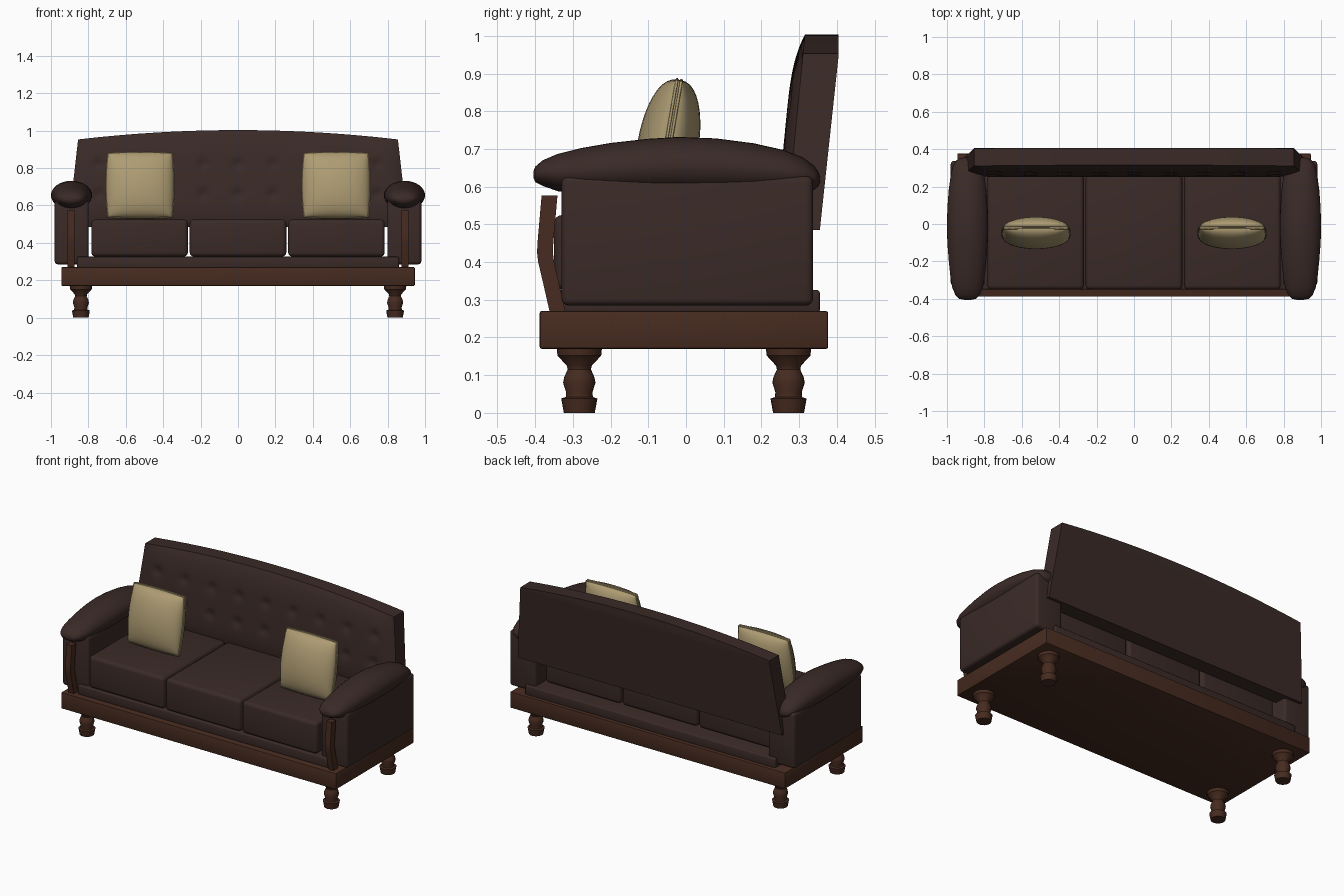
import bpy, bmesh, math
from mathutils import Matrix

if "Cube" in bpy.data.objects:
    bpy.data.objects.remove(bpy.data.objects["Cube"])


def material(name, rgb):
    m = bpy.data.materials.new(name)
    m.diffuse_color = (*rgb, 1)
    m.use_nodes = True
    m.node_tree.nodes["Principled BSDF"].inputs["Base Color"].default_value = m.diffuse_color
    return m


LEATHER = material("dark_leather", (0.042, 0.023, 0.020))
WOOD = material("dark_wood", (0.062, 0.024, 0.014))
FABRIC = material("tan_fabric", (0.42, 0.33, 0.17))


def finish(name, bm, mat, angle=35):
    bmesh.ops.recalc_face_normals(bm, faces=bm.faces)
    me = bpy.data.meshes.new(name)
    bm.to_mesh(me)
    bm.free()
    me.materials.append(mat)
    ob = bpy.data.objects.new(name, me)
    bpy.context.collection.objects.link(ob)
    bpy.ops.object.select_all(action='DESELECT')
    ob.select_set(True)
    bpy.context.view_layer.objects.active = ob
    bpy.ops.object.shade_smooth_by_angle(angle=math.radians(angle))
    return ob


def box(name, lo, hi, mat, bevel, seg=3):
    bm = bmesh.new()
    size = [b - a for a, b in zip(lo, hi)]
    mid = [(a + b) / 2 for a, b in zip(lo, hi)]
    bmesh.ops.create_cube(bm, size=1, matrix=Matrix.Translation(mid) @ Matrix.Diagonal((*size, 1)))
    bmesh.ops.bevel(bm, geom=bm.edges[:], offset=bevel, segments=seg, profile=0.5, affect='EDGES')
    return finish(name, bm, mat)


def loft(name, rings, mat, angle=35):
    """Skin a list of closed rings and cap both ends."""
    bm = bmesh.new()
    vs = [[bm.verts.new(p) for p in r] for r in rings]
    n = len(vs[0])
    for a, b in zip(vs, vs[1:]):
        for i in range(n):
            bm.faces.new((a[i], a[(i + 1) % n], b[(i + 1) % n], b[i]))
    bm.faces.new(vs[0])
    bm.faces.new(vs[-1])
    return finish(name, bm, mat, angle)


def slab(name, nu, nv, front, back, mat, angle=35):
    """Closed solid between two parametric sheets, u in -1..1 and v in -1..1."""
    bm = bmesh.new()
    sheets = [[[bm.verts.new(f(2 * i / nu - 1, 2 * j / nv - 1)) for j in range(nv + 1)]
               for i in range(nu + 1)] for f in (front, back)]
    for s in sheets:
        for i in range(nu):
            for j in range(nv):
                bm.faces.new((s[i][j], s[i + 1][j], s[i + 1][j + 1], s[i][j + 1]))
    rim = [(i, 0) for i in range(nu)] + [(nu, j) for j in range(nv)]
    rim += [(i, nv) for i in range(nu, 0, -1)] + [(0, j) for j in range(nv, 0, -1)]
    f, b = sheets
    for (i, j), (k, l) in zip(rim, rim[1:] + rim[:1]):
        bm.faces.new((f[i][j], f[k][l], b[k][l], b[i][j]))
    return finish(name, bm, mat, angle)


# Wooden base frame and leather seat deck
box("base_frame", (-0.945, -0.388, 0.17), (0.945, 0.377, 0.27), WOOD, 0.005, 2)
box("seat_deck", (-0.86, -0.35, 0.265), (0.86, 0.355, 0.326), LEATHER, 0.008)

# Turned legs
LEG = [(0, .041), (.038, .048), (.042, .036), (.055, .035), (.08, .043), (.095, .04),
       (.115, .031), (.125, .033), (.152, .058), (.172, .06)]
for x, sx in ((-0.84, "left"), (0.84, "right")):
    for y, sy in ((-0.283, "front"), (0.272, "back")):
        loft(f"{sy}_{sx}_leg", [[(x + r * math.cos(t * math.tau / 24), y + r * math.sin(t * math.tau / 24), z)
                                 for t in range(24)] for z, r in LEG], WOOD)

# Three seat cushions
for i, name in enumerate(("left", "middle", "right")):
    x = (i - 1) * 0.526
    box(f"{name}_seat_cushion", (x - 0.258, -0.35, 0.327), (x + 0.258, 0.265, 0.525), LEATHER, 0.022, 4)

# Arms: padded box, tapered roll on top, bent wooden post in front
ROLL = [(-.405, .625, .64, .02), (-.400, .612, .653, .045), (-.38, .602, .67, .065), (-.34, .588, .687, .082),
        (-.28, .58, .702, .092), (-.2, .577, .716, .1), (-.1, .577, .727, .108), (-.02, .577, .732, .11),
        (.08, .577, .728, .108), (.18, .577, .715, .101), (.26, .58, .697, .09), (.31, .585, .677, .078),
        (.34, .592, .655, .06), (.35, .6, .64, .045), (.355, .61, .628, .02)]
POST = [(.265, -.34), (.34, -.357), (.40, -.371), (.425, -.374), (.45, -.373), (.576, -.362)]
for s, side in ((-1, "left"), (1, "right")):
    x0, x1 = sorted((s * 0.798, s * 0.98))
    box(f"{side}_arm_panel", (x0, -0.33, 0.285), (x1, 0.337, 0.628), LEATHER, 0.018, 4)
    loft(f"{side}_arm_roll", [[(s * 0.89 + rx * math.cos(t * math.tau / 32), y,
                                (a + b) / 2 + (b - a) / 2 * math.sin(t * math.tau / 32))
                               for t in range(32)] for y, a, b, rx in ROLL], LEATHER, 60)
    loft(f"{side}_arm_post", [[(s * 0.893 + dx, y + dy, z) for dx, dy in
                               ((-.018, -.021), (.018, -.021), (.018, .021), (-.018, .021))]
                              for z, y in POST], WOOD)

# Tilted, arched backrest with tufted front
TUFTS = [(k * 0.186, z) for k in range(-4, 5) for z in (0.66, 0.82)]


def back_xz(u, v):
    h = (v + 1) / 2
    top = 0.953 + 0.05 * (1 - u * u)
    return u * (0.908 - 0.053 * h), 0.485 + (top - 0.485) * h


def back_front(u, v):
    x, z = back_xz(u, v)
    y = 0.265 + 0.05 * (z - 0.485) / 0.515
    y -= 0.028 * (1 - v ** 4) * (1 - u ** 16)
    y += sum(0.014 * math.exp(-((x - a) ** 2 + (z - b) ** 2) / 0.0007) for a, b in TUFTS)
    return x, y, z


def back_rear(u, v):
    x, z = back_xz(u, v)
    return x, min(0.405, 0.355 + 0.05 * (z - 0.485) / 0.465), z


slab("backrest", 110, 34, back_front, back_rear, LEATHER, 40)


# Throw pillows: two puffed halves joined at a piped seam
def pillow_side(sign):
    def f(u, v):
        u, v = math.sin(u * math.pi / 2), math.sin(v * math.pi / 2)
        puff = max(0, (1 - u * u) * (1 - v * v)) ** 0.45
        return 0.182 * u * (1 - 0.06 * v * v), sign * (0.004 + 0.077 * puff), 0.178 * v * (1 - 0.03 * u * u)
    return f


for s, side in ((-1, "left"), (1, "right")):
    place = Matrix.Translation((s * 0.524, -0.048, 0.708)) @ Matrix.Rotation(-0.17, 4, 'X')
    p = slab(f"{side}_pillow", 20, 20, pillow_side(-1), pillow_side(1), FABRIC, 60)
    p.matrix_world = place
    ring = [(-1 + i / 4, -1) for i in range(8)] + [(1, -1 + i / 4) for i in range(8)]
    ring += [(-a, -b) for a, b in ring]
    for k in (-1, 1):
        cu = bpy.data.curves.new("piping", 'CURVE')
        cu.dimensions = '3D'
        cu.bevel_depth = 0.004
        cu.bevel_resolution = 1
        sp = cu.splines.new('POLY')
        sp.points.add(len(ring) - 1)
        sp.use_cyclic_u = True
        for pt, (u, v) in zip(sp.points, ring):
            q = pillow_side(k)(u, v)
            pt.co = (q[0], k * 0.006, q[2], 1)
        cu.materials.append(FABRIC)
        ob = bpy.data.objects.new(f"{side}_pillow_piping", cu)
        bpy.context.collection.objects.link(ob)
        ob.matrix_world = place
